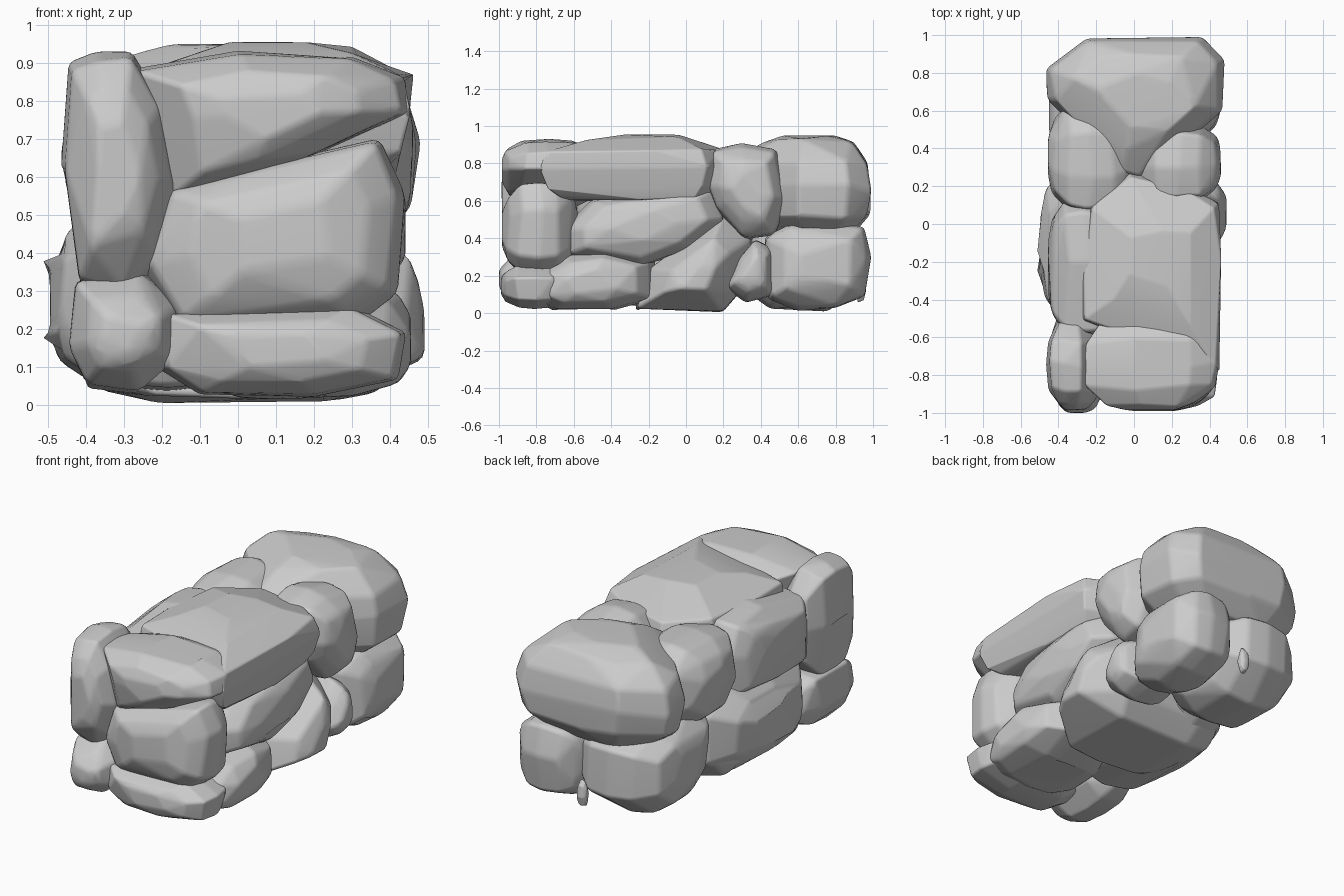
import bpy, bmesh, math, random
from mathutils import Vector

random.seed(11)


def stone(name, axis, outline, d0, d1, s0=0.7, s1=0.7, bevel=0.02, shift=(0, 0)):
    """Faceted boulder: hull of an outline swept from d0 to d1, bulging in the middle, domed at its ends."""
    cu = sum(p[0] for p in outline) / len(outline)
    cv = sum(p[1] for p in outline) / len(outline)
    depth = d1 - d0
    bm = bmesh.new()

    def add(u, v, d):
        co = Vector({'x': (d, u, v), 'y': (u, d, v), 'z': (u, v, d)}[axis])
        co.z = max(co.z, 0)
        bm.verts.new(co)

    for t, s in ((0.07, s0), (0.24, 0.97), (0.5, 1.035), (0.75, 0.97), (0.93, s1)):
        for u, v in outline:
            k = s * random.uniform(0.97, 1.015)
            d = d0 + depth * (t + random.uniform(-0.04, 0.04))
            add(cu + (u - cu) * k, cv + (v - cv) * k, d)
    # off-centre facets that crown each end
    for d, s, m in ((d0, s0 * 0.55, 0), (d1, s1 * 0.55, 1)):
        for u, v in outline[::2]:
            add(cu + (u - cu) * s + shift[0] * m, cv + (v - cv) * s + shift[1] * m, d)
    bmesh.ops.remove_doubles(bm, verts=bm.verts[:], dist=min(0.05, depth * 0.1))
    bmesh.ops.convex_hull(bm, input=bm.verts[:])
    bmesh.ops.delete(bm, geom=[v for v in bm.verts if not v.link_faces], context='VERTS')
    bmesh.ops.dissolve_limit(bm, angle_limit=math.radians(9), verts=bm.verts[:], edges=bm.edges[:])
    bmesh.ops.recalc_face_normals(bm, faces=bm.faces[:])
    me = bpy.data.meshes.new(name)
    bm.to_mesh(me)
    bm.free()
    ob = bpy.data.objects.new(name, me)
    bpy.context.collection.objects.link(ob)
    me.shade_smooth()
    mod = ob.modifiers.new("worn_edges", 'BEVEL')
    mod.width, mod.segments = bevel, 2
    mod.limit_method, mod.angle_limit = 'ANGLE', math.radians(10)
    ob.modifiers.new("flat_facets", 'WEIGHTED_NORMAL')
    return ob


# Front face stones (outline x, z; depth along y)
stone("front_tall_stone", 'y', [(-.44, .89), (-.37, .92), (-.28, .925), (-.2, .79), (-.16, .57),
      (-.21, .37), (-.3, .29), (-.42, .32), (-.46, .62)], -.985, -.5, .68, .65)
stone("front_top_stone", 'y', [(-.27, .88), (0, .93), (.3, .915), (.43, .86), (.44, .77), (.22, .66),
      (.05, .59), (-.18, .54), (-.22, .75)], -.985, -.5, .68, .75)
stone("front_middle_stone", 'y', [(-.19, .57), (.1, .64), (.37, .7), (.43, .55), (.41, .3),
      (.3, .21), (-.16, .21), (-.24, .37)], -.985, -.58, .7, .75)
stone("front_low_left_stone", 'y', [(-.43, .33), (-.25, .35), (-.15, .26), (-.16, .12), (-.26, .035),
      (-.4, .05), (-.45, .15)], -1.0, -.45, .65, .7)
stone("front_low_right_stone", 'y', [(-.19, .24), (0, .24), (.3, .26), (.44, .19), (.41, .07),
      (.2, .025), (-.1, .03), (-.2, .1)], -.99, -.62, .7, .75)

# Top stones (outline x, y; depth along z)
stone("top_slab", 'z', [(-.27, -.51), (0, -.57), (.36, -.72), (.445, -.77), (.47, -.2), (.44, .1),
      (.28, .19), (-.02, .26), (-.23, .09), (-.28, -.25)], .59, .955, .84, .58, shift=(-.02, .06))
stone("back_top_stone", 'z', [(-.46, .82), (-.25, .98), (0, 1.0), (.35, .98), (.46, .86), (.465, .6),
      (.25, .42), (.03, .24), (-.06, .27), (-.22, .54), (-.44, .66)], .39, .95, .68, .7)

# Right side stones (outline y, z; depth along x)
stone("right_middle_stone", 'x', [(-.65, .45), (-.5, .6), (-.1, .67), (.14, .66), (.21, .5),
      (.02, .34), (-.25, .25), (-.64, .31)], -.05, .44, .75, .78)
stone("right_low_front_stone", 'x', [(-.81, .22), (-.65, .31), (-.42, .34), (-.18, .28), (-.17, .08),
      (-.4, .02), (-.7, .015), (-.81, .07)], -.15, .455, .75, .75)
stone("right_low_middle_stone", 'x', [(-.27, .02), (-.2, .24), (.06, .43), (.2, .54), (.36, .4),
      (.31, .12), (.2, 0), (-.12, -.01)], -.43, .49, .82, .55, shift=(0, -.03))
stone("right_upper_stone", 'x', [(.12, .68), (.14, .87), (.3, .9), (.48, .87), (.54, .6), (.47, .42),
      (.31, .4), (.16, .56)], .02, .46, .65, .68)
stone("right_small_stone", 'x', [(.21, .14), (.28, .29), (.37, .4), (.46, .34), (.47, .1),
      (.32, .06)], .05, .455, .75, .7)
stone("back_low_right_stone", 'x', [(.43, .4), (.56, .47), (.8, .48), (.95, .46), (.985, .3),
      (.955, .09), (.8, .03), (.6, .02), (.44, .08)], .04, .46, .75, .68)

# Left side and back corner stones (outline y, z; depth along x)
stone("back_low_left_stone", 'x', [(.29, .48), (.45, .54), (.75, .5), (.94, .43), (.95, .16),
      (.75, .02), (.45, .03), (.3, .14)], -.45, .1, .7, .75)
stone("left_upper_back_stone", 'x', [(.06, .6), (.09, .84), (.25, .88), (.48, .88), (.65, .79),
      (.66, .55), (.45, .42), (.2, .42)], -.455, .0, .68, .7)
stone("left_upper_front_stone", 'x', [(-.6, .6), (-.57, .81), (-.2, .88), (.06, .86), (.14, .7),
      (.12, .46), (-.15, .41), (-.57, .43)], -.455, -.05, .72, .75)
stone("left_low_stone", 'x', [(-.54, .18), (-.55, .45), (-.2, .54), (.15, .54), (.34, .44), (.34, .15),
      (.15, .03), (-.2, .03), (-.48, .05)], -.495, .1, .66, .8)

# Small pebble wedged between the two low back stones
stone("back_pebble", 'x', [(.9, .13), (.93, .21), (.955, .18), (.962, .12), (.95, .07), (.92, .06)],
      -.025, .035, .6, .6, .004)
